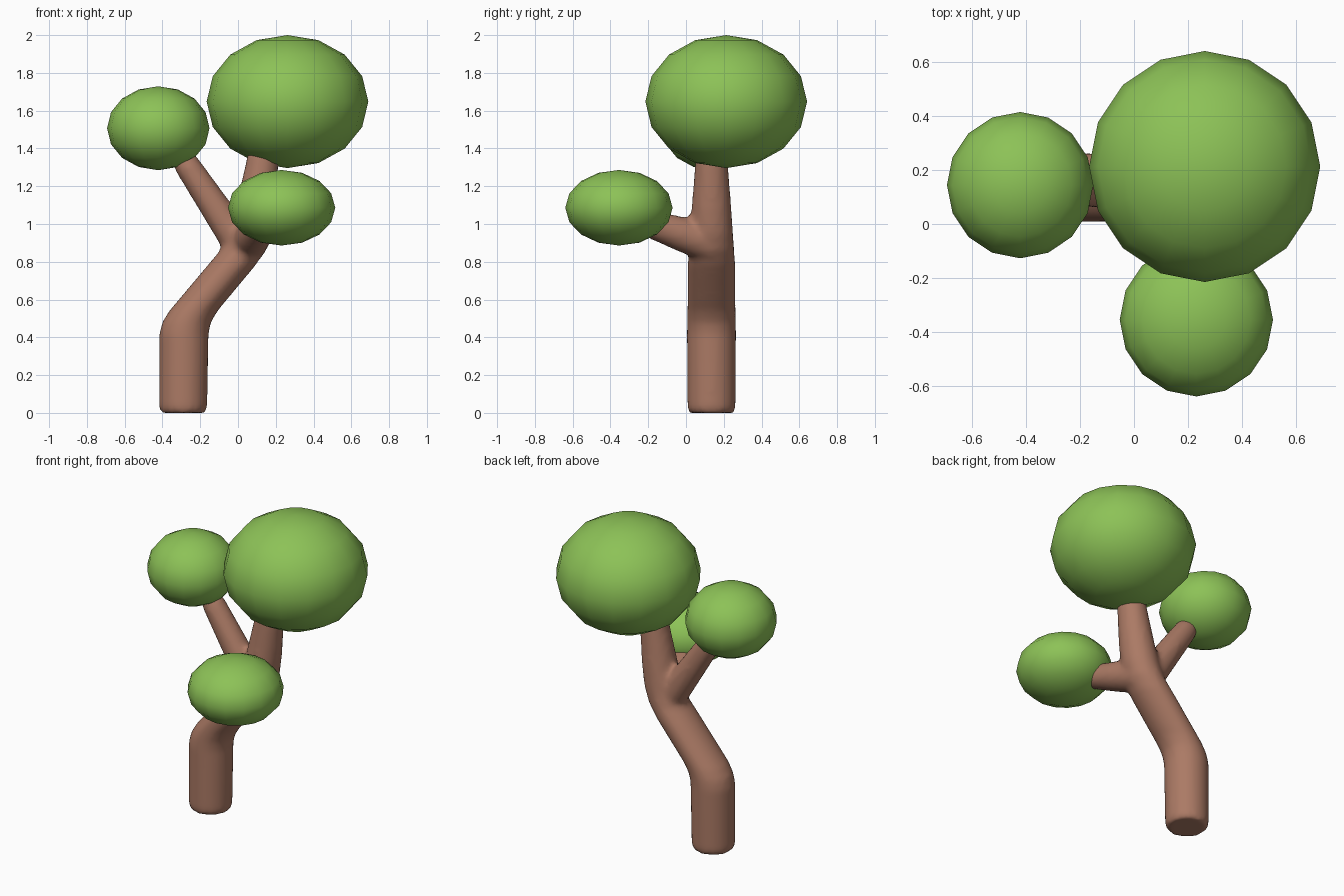
import bpy, bmesh, math
from mathutils import Vector

if "Cube" in bpy.data.objects:
    bpy.data.objects.remove(bpy.data.objects["Cube"])


def material(name, rgb):
    m = bpy.data.materials.new(name)
    m.diffuse_color = (*rgb, 1.0)
    m.use_nodes = True
    m.node_tree.nodes["Principled BSDF"].inputs["Base Color"].default_value = m.diffuse_color
    return m


bark = material("bark brown", (0.41, 0.195, 0.13))
leaf = material("leaf green", (0.265, 0.54, 0.095))


def add_object(name, bm, mat):
    mesh = bpy.data.meshes.new(name)
    bm.to_mesh(mesh)
    bm.free()
    mesh.materials.append(mat)
    mesh.polygons.foreach_set("use_smooth", [True] * len(mesh.polygons))
    ob = bpy.data.objects.new(name, mesh)
    bpy.context.collection.objects.link(ob)
    return ob


def tube(bm, rings, axis, sides=20):
    """Closed tube through (centre, radius) rings, all square to one axis."""
    axis = Vector(axis).normalized()
    u = axis.cross(Vector((0.3, 0.9, 0.1))).normalized()
    v = axis.cross(u)
    loops = []
    for c, r in rings:
        angles = [2 * math.pi * i / sides for i in range(sides)]
        loops.append([bm.verts.new(Vector(c) + r * (u * math.cos(a) + v * math.sin(a)))
                      for a in angles])
    for a, b in zip(loops, loops[1:]):
        for i in range(sides):
            j = (i + 1) % sides
            bm.faces.new((a[i], a[j], b[j], b[i]))
    bm.faces.new(loops[0][::-1])
    bm.faces.new(loops[-1])


def branch(bm, start, end, r0, r1):
    """Tapering limb, flared at the fork and rounded at the tip."""
    s, e = Vector(start), Vector(end)
    steps = [(0, r0 * 1.15), (0.28, r0 * 1.06), (0.45, r0), (0.86, r1),
             (0.95, r1 * 0.85), (1.0, r1 * 0.5)]
    tube(bm, [(s.lerp(e, t), r) for t, r in steps], e - s)


# Bent trunk: x, z, radius of its level rings
bm = bmesh.new()
trunk = [(-0.29, 0.0, 0.119), (-0.29, 0.025, 0.128), (-0.286, 0.42, 0.131),
         (-0.272, 0.48, 0.130), (-0.236, 0.54, 0.129), (-0.035, 0.78, 0.128),
         (0.025, 0.86, 0.121), (0.062, 0.95, 0.115), (0.09, 1.08, 0.106),
         (0.125, 1.30, 0.089), (0.133, 1.37, 0.083), (0.136, 1.405, 0.06)]
tube(bm, [((x, 0.135, z), r) for x, z, r in trunk], (0, 0, 1))

# Two side branches
branch(bm, (0.025, 0.138, 0.87), (-0.315, 0.14, 1.38), 0.080, 0.069)
branch(bm, (0.05, 0.135, 0.895), (0.15, -0.25, 1.02), 0.090, 0.072)
bmesh.ops.recalc_face_normals(bm, faces=bm.faces)
wood = add_object("trunk_and_branches", bm, bark)

# Fuse the limbs and soften the forks
fuse = wood.modifiers.new("fuse", 'REMESH')
fuse.mode = 'VOXEL'
fuse.voxel_size = 0.018
fuse.use_smooth_shade = True
soft = wood.modifiers.new("soften", 'SMOOTH')
soft.factor = 0.5
soft.iterations = 5

# Flattened leaf clumps: centre, width radius, height radius
clumps = {
    "top_foliage": ((0.262, 0.213, 1.648), 0.428, 0.352),
    "left_foliage": ((-0.422, 0.144, 1.507), 0.271, 0.222),
    "front_foliage": ((0.231, -0.355, 1.086), 0.284, 0.200),
}
for name, (centre, r, rz) in clumps.items():
    bm = bmesh.new()
    bmesh.ops.create_uvsphere(bm, u_segments=16, v_segments=8, radius=1)
    bmesh.ops.scale(bm, vec=(r, r, rz), verts=bm.verts)
    add_object(name, bm, leaf).location = centre
